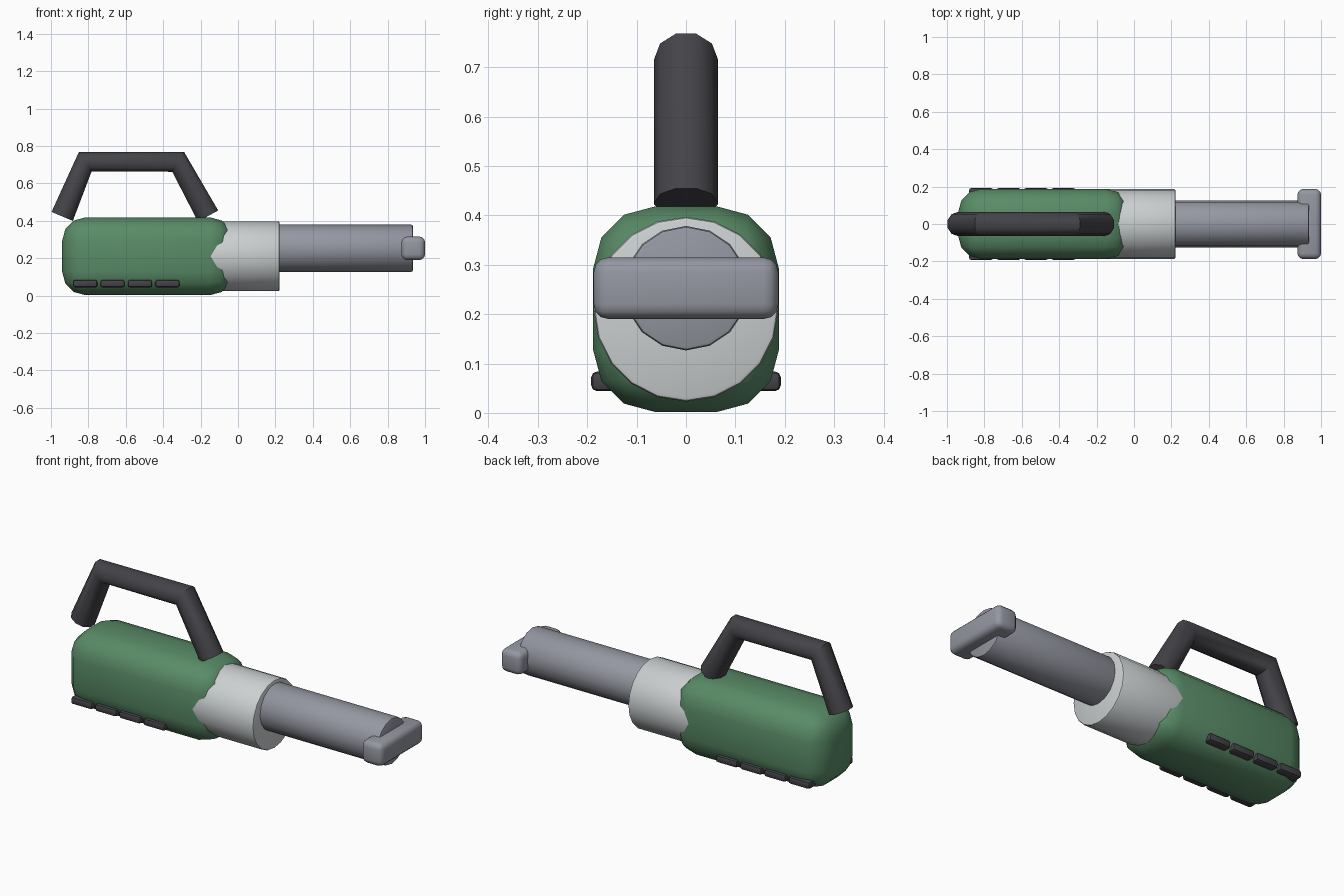
import bpy
import math

cube = bpy.data.objects.get("Cube")
if cube:
    bpy.data.objects.remove(cube, do_unlink=True)


def material(name, rgb):
    m = bpy.data.materials.new(name)
    m.use_nodes = True
    m.diffuse_color = (*rgb, 1)
    m.node_tree.nodes["Principled BSDF"].inputs["Base Color"].default_value = (*rgb, 1)
    return m


GREEN = material("green", (0.10, 0.26, 0.135))
STEEL = material("steel grey", (0.30, 0.31, 0.36))
PALE = material("pale grey", (0.60, 0.63, 0.64))
DARK = material("dark grey", (0.058, 0.056, 0.065))


def finish(obj, name, mat, bevel=0, segments=3):
    """Name, colour, bevel and smooth a part."""
    obj.name = name
    obj.data.materials.append(mat)
    if bevel:
        mod = obj.modifiers.new("rounding", 'BEVEL')
        mod.width = bevel
        mod.segments = segments
        mod.limit_method = 'ANGLE'
        mod.angle_limit = math.radians(40)
        bpy.ops.object.modifier_apply(modifier=mod.name)
    bpy.ops.object.shade_smooth_by_angle(angle=math.radians(40))
    return obj


def box(name, low, high, mat, bevel, segments=3):
    centre = [(a + b) / 2 for a, b in zip(low, high)]
    bpy.ops.mesh.primitive_cube_add(size=1, location=centre)
    obj = bpy.context.object
    obj.scale = [b - a for a, b in zip(low, high)]
    bpy.ops.object.transform_apply(location=False, rotation=False, scale=True)
    return finish(obj, name, mat, bevel, segments)


def tube(name, x0, x1, z, radius, sides, mat, bevel):
    """Cylinder lying along x."""
    bpy.ops.mesh.primitive_cylinder_add(
        vertices=sides, radius=radius, depth=x1 - x0,
        location=((x0 + x1) / 2, 0, z), rotation=(0, math.pi / 2, 0))
    bpy.ops.object.transform_apply(location=False, rotation=True, scale=False)
    return finish(bpy.context.object, name, mat, bevel, 2)


# Rounded housing, sleeve, shaft and cross head
box("housing", (-0.94, -0.188, 0.002), (-0.025, 0.188, 0.418), GREEN, 0.125)
tube("sleeve", -0.3, 0.222, 0.21, 0.187, 20, PALE, 0.008)
tube("shaft", 0.1, 0.935, 0.2525, 0.126, 16, STEEL, 0.008)
box("cross_head", (0.874, -0.187, 0.19), (1.0, 0.187, 0.315), STEEL, 0.03)

# Row of grip bars along each lower side
for side, label in ((-1, "right"), (1, "left")):
    for i in range(4):
        x = -0.882 + i * 0.1465
        y0, y1 = sorted((side * 0.125, side * 0.192))
        box(f"{label}_grip_bar_{i + 1}", (x, y0, 0.044), (x + 0.13, y1, 0.084),
            DARK, 0.012, 2)

# Bent tube handle
curve = bpy.data.curves.new("handle", 'CURVE')
curve.dimensions = '3D'
curve.bevel_depth = 0.065
curve.bevel_resolution = 3
curve.use_fill_caps = True
path = [(-0.94, 0.423), (-0.817, 0.715), (-0.32, 0.715), (-0.16, 0.425)]
spline = curve.splines.new('POLY')
spline.points.add(len(path) - 1)
for point, (x, z) in zip(spline.points, path):
    point.co = (x, 0, z, 1)
handle = bpy.data.objects.new("handle", curve)
bpy.context.collection.objects.link(handle)
bpy.ops.object.select_all(action='DESELECT')
handle.select_set(True)
bpy.context.view_layer.objects.active = handle
bpy.ops.object.convert(target='MESH')
finish(bpy.context.object, "handle", DARK)
